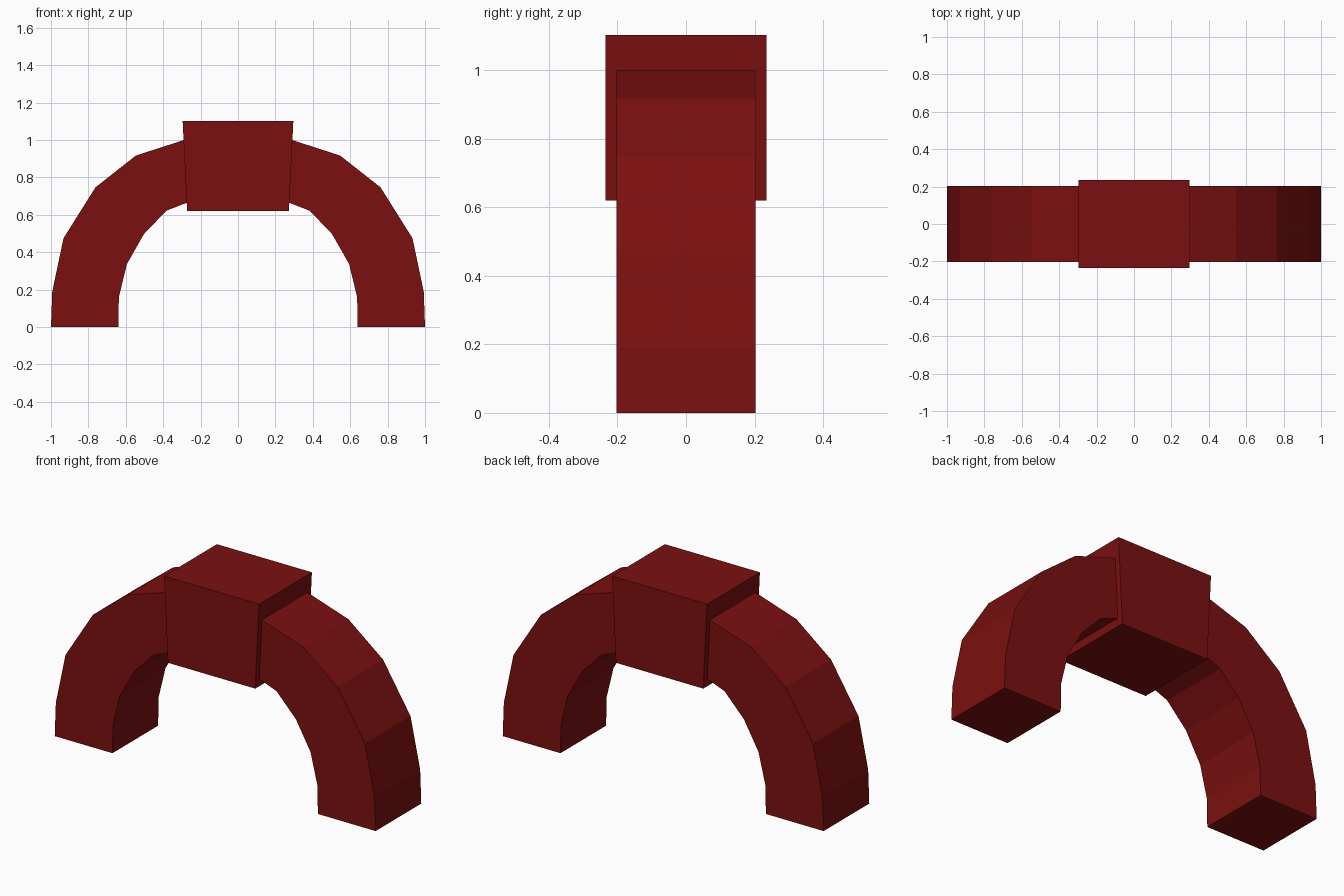
import bpy, bmesh

if "Cube" in bpy.data.objects:
    bpy.data.objects.remove(bpy.data.objects["Cube"])

red = bpy.data.materials.new("dark_red")
red.diffuse_color = (0.2, 0.005, 0.005, 1)
red.use_nodes = True
red.node_tree.nodes["Principled BSDF"].inputs["Base Color"].default_value = red.diffuse_color


def extrude_profile(name, points, half_depth):
    """Extrude an x-z outline symmetrically along y."""
    bm = bmesh.new()
    face = bm.faces.new([bm.verts.new((x, -half_depth, z)) for x, z in points])
    ext = bmesh.ops.extrude_face_region(bm, geom=[face])
    verts = [v for v in ext["geom"] if isinstance(v, bmesh.types.BMVert)]
    bmesh.ops.translate(bm, verts=verts, vec=(0, 2 * half_depth, 0))
    bmesh.ops.recalc_face_normals(bm, faces=bm.faces)
    mesh = bpy.data.meshes.new(name)
    bm.to_mesh(mesh)
    bm.free()
    mesh.materials.append(red)
    obj = bpy.data.objects.new(name, mesh)
    bpy.context.collection.objects.link(obj)
    return obj


# Arch legs: outer curve up, inner curve back down, ends tucked into the keystone
outer = [(1, 0), (0.993, 0.19), (0.933, 0.475), (0.762, 0.747),
         (0.546, 0.917), (0.28, 1.003)]
inner = [(0.64, 0), (0.637, 0.16), (0.594, 0.337), (0.503, 0.497),
         (0.383, 0.622), (0.262, 0.669)]
for name, side in (("left_arch_leg", -1), ("right_arch_leg", 1)):
    extrude_profile(name, [(side * x, z) for x, z in outer + inner[::-1]], 0.203)

# Keystone: tapered block at the crown
extrude_profile("keystone", [(-0.272, 0.62), (0.272, 0.62),
                             (0.296, 1.102), (-0.296, 1.102)], 0.235)
